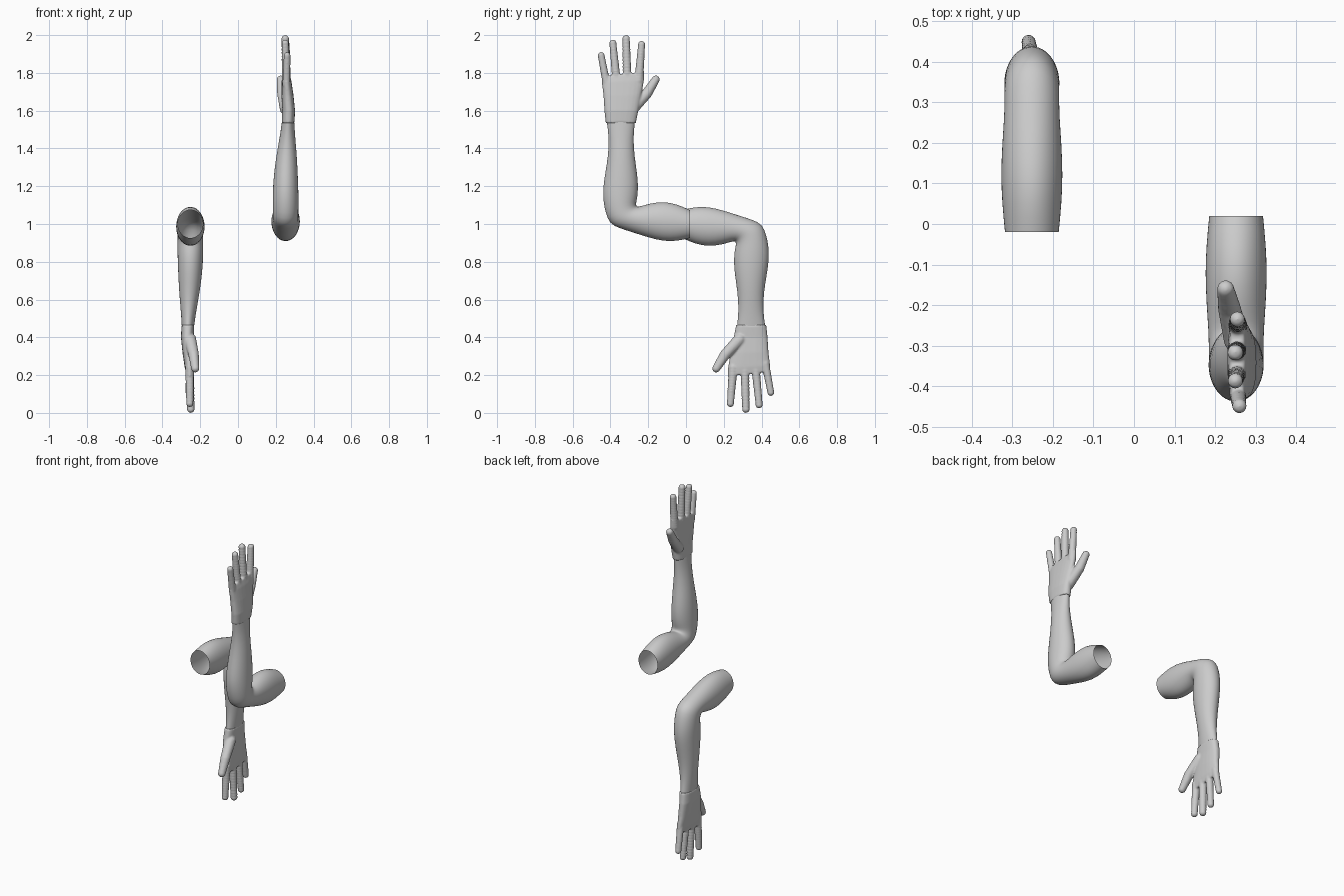
import bpy, bmesh
from math import sin, cos, pi, copysign
from mathutils import Matrix, Vector

cube = bpy.data.objects.get("Cube")
if cube:
    bpy.data.objects.remove(cube)

skin = bpy.data.materials.new("plain_grey")
skin.use_nodes = True
grey = (0.6, 0.6, 0.6, 1)
skin.diffuse_color = grey
skin.node_tree.nodes["Principled BSDF"].inputs["Base Color"].default_value = grey

# The lower arm is the upper one reflected through the centre point
to_centre = Matrix.Translation((0, 0, 1))
reflect = to_centre @ Matrix.Scale(-1, 4) @ to_centre.inverted()


def loft(bm, rings, power=1.0, caps=False, sides=24):
    """Each ring: outer y, z, inner y, z, centre x, half width."""
    loops = []
    for oy, oz, iy, iz, cx, width in rings:
        middle = Vector((cx, (oy + iy) / 2, (oz + iz) / 2))
        half = Vector((0, (iy - oy) / 2, (iz - oz) / 2))
        loop = []
        for k in range(sides):
            c, s = (copysign(abs(f(2 * pi * k / sides)) ** power, f(2 * pi * k / sides))
                    for f in (cos, sin))
            loop.append(bm.verts.new(middle + half * c + Vector((width * s, 0, 0))))
        loops.append(loop)
    for a, b in zip(loops, loops[1:]):
        for k in range(sides):
            j = (k + 1) % sides
            bm.faces.new((a[k], a[j], b[j], b[k]))
    if caps:
        bm.faces.new(loops[0])
        bm.faces.new(loops[-1])


def digit(bm, joints, steps=12):
    """Chain of overlapping balls through joints of (x, y, z, radius)."""
    for a, b in zip(joints, joints[1:]):
        for k in range(steps + 1):
            x, y, z, r = Vector(a).lerp(Vector(b), k / steps)
            bmesh.ops.create_icosphere(bm, subdivisions=2, radius=r,
                                       matrix=Matrix.Translation((x, y, z)))


def finish(bm, name, matrix):
    bm.transform(matrix)
    bmesh.ops.recalc_face_normals(bm, faces=bm.faces)
    for face in bm.faces:
        face.smooth = True
    mesh = bpy.data.meshes.new(name)
    bm.to_mesh(mesh)
    bm.free()
    mesh.materials.append(skin)
    obj = bpy.data.objects.new(name, mesh)
    bpy.context.collection.objects.link(obj)
    return obj


# Open sleeve of the arm, from the shoulder end round the elbow to the wrist
arm_rings = [
    (.02, .925, .02, 1.075, .252, .067),
    (-.05, .908, -.05, 1.107, .252, .074),
    (-.12, .908, -.12, 1.12, .252, .077),
    (-.2, .928, -.19, 1.11, .252, .074),
    (-.28, .955, -.24, 1.094, .252, .069),
    (-.35, .976, -.258, 1.09, .252, .068),
    (-.405, 1, -.263, 1.098, .252, .068),
    (-.427, 1.06, -.264, 1.11, .252, .068),
    (-.438, 1.12, -.259, 1.13, .252, .069),
    (-.441, 1.18, -.252, 1.18, .252, .068),
    (-.43, 1.26, -.256, 1.26, .253, .064),
    (-.412, 1.36, -.273, 1.36, .257, .055),
    (-.408, 1.46, -.279, 1.46, .262, .041),
    (-.42, 1.54, -.27, 1.54, .265, .033),
]

palm_rings = [
    (-.425, 1.535, -.265, 1.535, .265, .034),
    (-.432, 1.6, -.252, 1.6, .268, .034),
    (-.437, 1.68, -.237, 1.68, .262, .032),
    (-.446, 1.75, -.222, 1.76, .257, .026),
    (-.444, 1.78, -.22, 1.805, .255, .019),
]

digits = [
    [(.256, -.25, 1.76, .025), (.255, -.235, 1.95, .02)],                           # index
    [(.255, -.311, 1.76, .025), (.25, -.317, 1.98, .021)],                          # middle
    [(.255, -.368, 1.76, .024), (.25, -.387, 1.957, .02)],                          # ring
    [(.256, -.42, 1.74, .022), (.26, -.449, 1.892, .019)],                          # little
    [(.254, -.285, 1.61, .034), (.235, -.208, 1.69, .029), (.226, -.16, 1.765, .022)],  # thumb
]

for side, matrix in (("raised", Matrix()), ("lowered", reflect)):
    bm = bmesh.new()
    loft(bm, arm_rings)
    arm = finish(bm, side + "_arm", matrix)
    arm.modifiers.new("round", 'SUBSURF').render_levels = 1

    # Palm and digits are fused into one soft skin
    bm = bmesh.new()
    loft(bm, palm_rings, power=0.8, caps=True)
    for joints in digits:
        digit(bm, joints)
    hand = finish(bm, side + "_hand", matrix)
    fuse = hand.modifiers.new("fuse", 'REMESH')
    fuse.mode = 'VOXEL'
    fuse.voxel_size = 0.005
    fuse.use_smooth_shade = True
    soften = hand.modifiers.new("soften", 'SMOOTH')
    soften.factor = 0.5
    soften.iterations = 4
